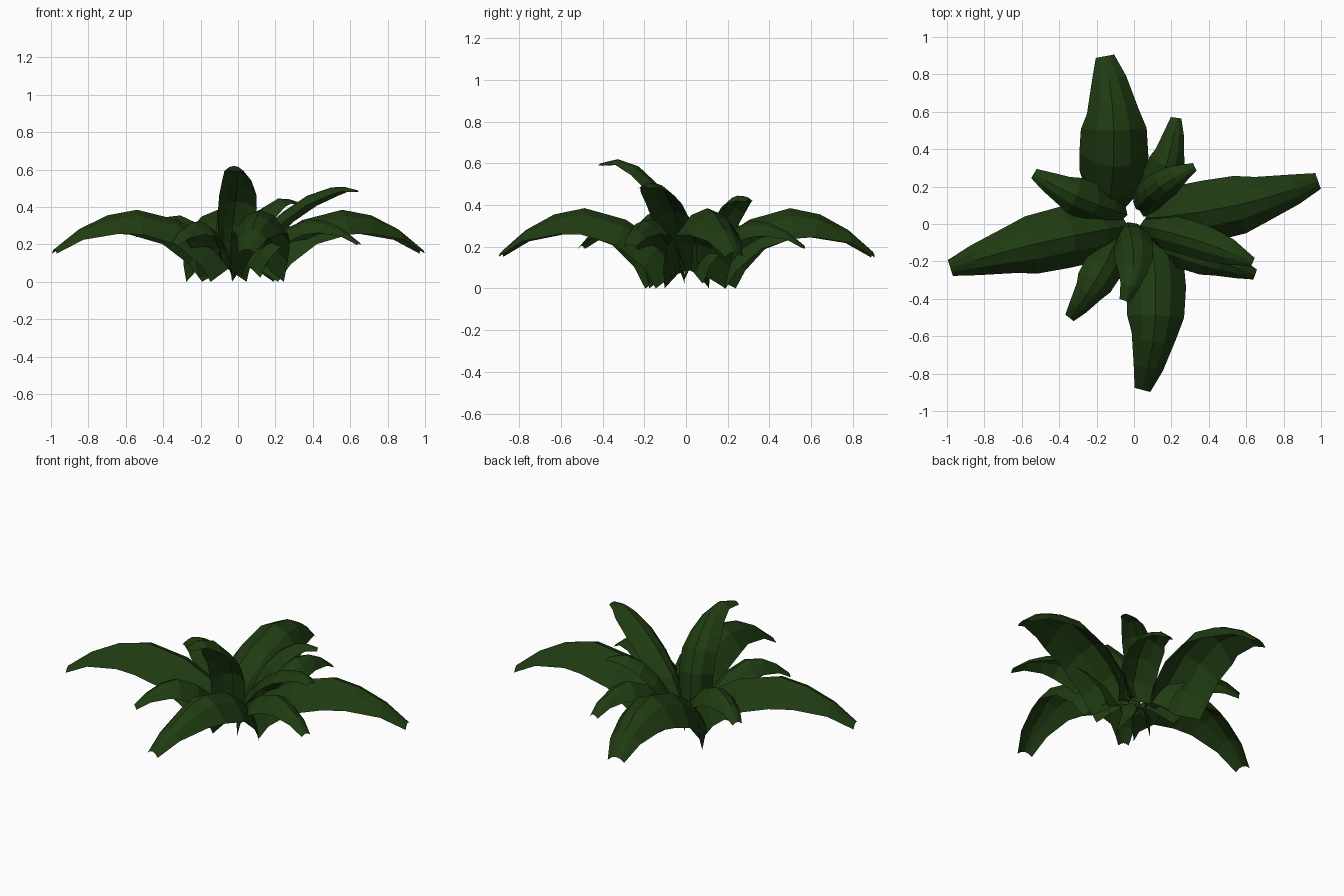
import bpy
from mathutils import Vector

if "Cube" in bpy.data.objects:
    bpy.data.objects.remove(bpy.data.objects["Cube"])

green = bpy.data.materials.new("leaf_green")
green.diffuse_color = (0.014, 0.045, 0.006, 1)
green.use_nodes = True
green.node_tree.nodes["Principled BSDF"].inputs["Base Color"].default_value = green.diffuse_color

WIDTHS = (0.88, 0.97, 1.0, 0.95, 0.75, 0.50, 0.27)   # base to tip
DROOPS = (1.55, 1.2, 1.0, 1.0, 1.0, 1.0, 0.8)        # base corners reach the ground
SPREAD = (0, 0.11, 0.3, 0.53, 0.70, 0.86, 1)         # stations along a leaf
ACROSS = (-1, -0.5, 0, 0.5, 1)

# Midrib heights for the drooping leaves
OUTER = (0.10, 0.22, 0.33, 0.385, 0.355, 0.28, 0.175)
LOW = (0.09, 0.18, 0.27, 0.325, 0.315, 0.27, 0.205)


def leaf(name, base, tip, bow, half, heights, spread=SPREAD, droop=0.84):
    """Arched strip: midrib from base to tip, cross-section drooping at the edges."""
    base, tip = Vector(base), Vector(tip)
    chord = tip - base
    left = Vector((-chord.y, chord.x)).normalized()
    mid = []
    for t, z in zip(spread, heights):
        p = base + chord * t + left * bow * 4 * t * (1 - t)
        mid.append(Vector((p.x, p.y, z)))
    verts, faces = [], []
    n = len(ACROSS)
    for i, p in enumerate(mid):
        tangent = (mid[min(i + 1, len(mid) - 1)] - mid[max(i - 1, 0)]).normalized()
        side = Vector((-tangent.y, tangent.x, 0)).normalized()
        down = side.cross(tangent)
        if down.z > 0:
            down = -down
        if i >= 5:                      # the tip is cut off vertically
            down = Vector((0, 0, -0.8))
        w = half * WIDTHS[i]
        for u in ACROSS:
            v = p + side * w * u + down * w * droop * DROOPS[i] * u * u
            verts.append((v.x, v.y, max(v.z, 0)))
    for i in range(len(mid) - 1):
        for j in range(n - 1):
            a = i * n + j
            faces.append((a + 1, a, a + n, a + n + 1))
    mesh = bpy.data.meshes.new(name)
    mesh.from_pydata(verts, [], faces)
    mesh.materials.append(green)
    obj = bpy.data.objects.new(name, mesh)
    bpy.context.collection.objects.link(obj)


# Four broad outer leaves
leaf("outer_leaf_right", (0.06, 0.03), (0.984, 0.23), -0.035, 0.165, OUTER)
leaf("outer_leaf_back", (-0.14, 0.05), (-0.155, 0.897), -0.04, 0.185, OUTER)
leaf("outer_leaf_left", (-0.03, -0.01), (-0.982, -0.235), -0.02, 0.165, OUTER)
leaf("outer_leaf_front", (0.08, -0.03), (0.045, -0.887), 0.055, 0.16, OUTER)

# Short drooping leaves between them
leaf("low_leaf_back_right", (0.05, 0.04), (0.225, 0.568), -0.03, 0.105, LOW)
leaf("low_leaf_front_left", (-0.08, -0.05), (-0.345, -0.502), 0.02, 0.105, LOW)
leaf("low_leaf_front_right", (0.06, -0.06), (0.648, -0.27), 0.0, 0.105,
     [z * 1.03 for z in LOW])
leaf("low_leaf_back_left", (-0.035, 0.05), (-0.535, 0.27), 0.02, 0.105,
     (0.1, 0.2, 0.3, 0.355, 0.345, 0.31, 0.25))

# Raised inner leaves
leaf("inner_leaf_front", (-0.035, 0.01), (-0.05, -0.41), 0.04, 0.105,
     (0.10, 0.30, 0.43, 0.51, 0.585, 0.62, 0.60),
     (0, 0.05, 0.19, 0.37, 0.56, 0.8, 1), 0.65)
leaf("inner_leaf_right", (0.03, -0.01), (0.635, -0.205), 0.02, 0.095,
     (0.10, 0.25, 0.37, 0.46, 0.505, 0.507, 0.49),
     (0, 0.13, 0.33, 0.55, 0.77, 0.89, 1), 0.65)
leaf("inner_leaf_back", (0.01, 0.08), (0.325, 0.305), 0.02, 0.085,
     (0.10, 0.22, 0.32, 0.40, 0.445, 0.442, 0.425),
     (0, 0.1, 0.25, 0.45, 0.68, 0.85, 1), 0.65)
